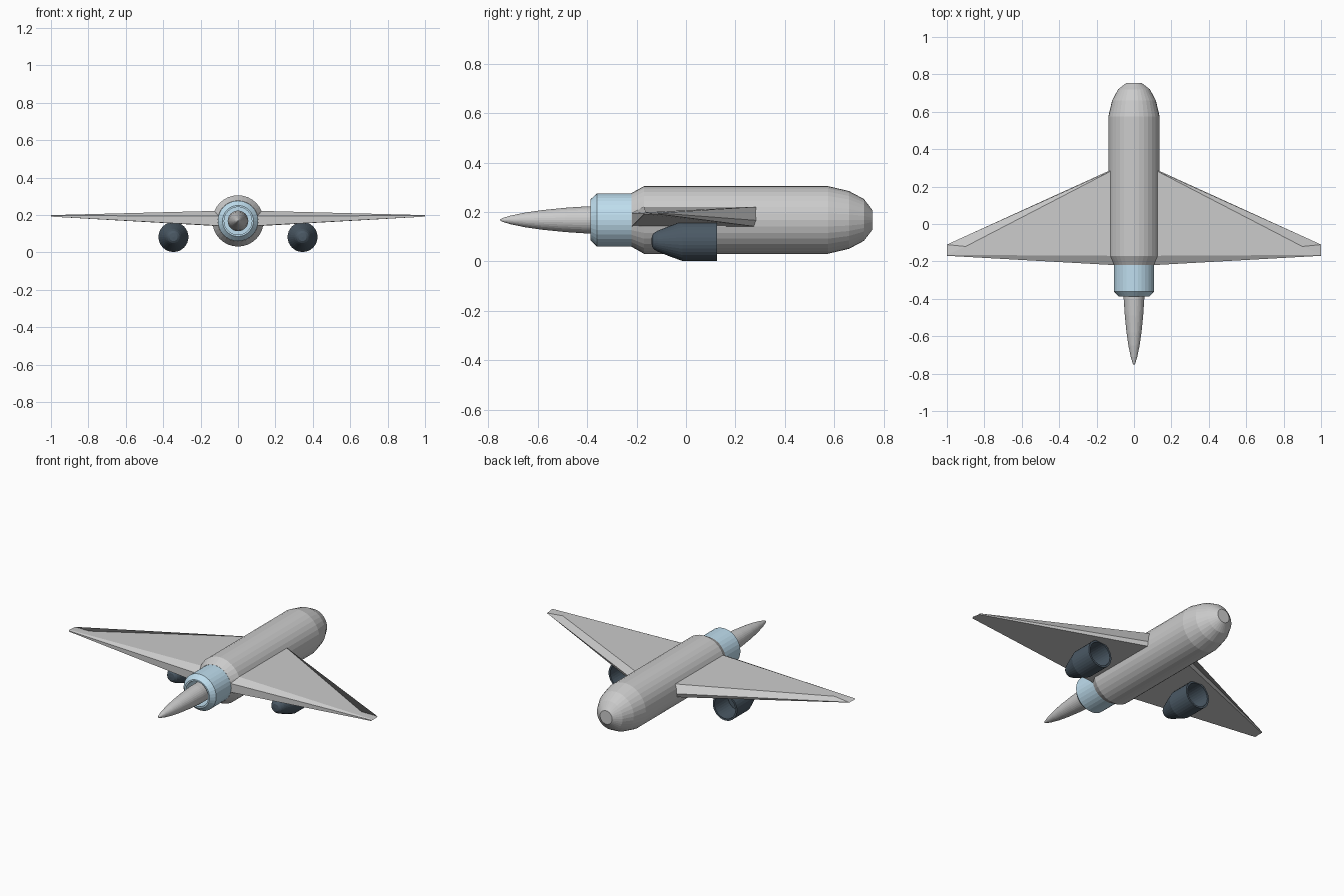
import bpy, bmesh, math

if "Cube" in bpy.data.objects:
    bpy.data.objects.remove(bpy.data.objects["Cube"])

AXIS_Z = 0.168


def material(name, rgb):
    m = bpy.data.materials.new(name)
    m.diffuse_color = (*rgb, 1)
    m.use_nodes = True
    m.node_tree.nodes["Principled BSDF"].inputs["Base Color"].default_value = m.diffuse_color
    return m


BLUE = material("pale_blue", (0.52, 0.73, 0.86))
DARK = material("dark_slate", (0.07, 0.10, 0.13))


def finish(name, bm, mat=None):
    bmesh.ops.remove_doubles(bm, verts=bm.verts, dist=1e-5)
    bmesh.ops.recalc_face_normals(bm, faces=bm.faces)
    mesh = bpy.data.meshes.new(name)
    bm.to_mesh(mesh)
    bm.free()
    if mat:
        mesh.materials.append(mat)
    ob = bpy.data.objects.new(name, mesh)
    bpy.context.collection.objects.link(ob)
    return ob


def lathe(name, profile, x=0, z=AXIS_Z, mat=None, sides=32):
    """Spin (y, radius) points around a lengthwise axis."""
    bm = bmesh.new()
    verts = [bm.verts.new((r, y, 0)) for y, r in profile]
    edges = [bm.edges.new(p) for p in zip(verts, verts[1:])]
    bmesh.ops.spin(bm, geom=verts + edges, cent=(0, 0, 0), axis=(0, 1, 0),
                   angle=math.tau, steps=sides, use_merge=True)
    ob = finish(name, bm, mat)
    ob.location = (x, 0, z)
    return ob


# Fuselage with chamfered front and faceted domed tail
lathe("fuselage", [(-0.22, 0), (-0.22, 0.109), (-0.17, 0.137), (0.575, 0.137),
                   (0.66, 0.117), (0.72, 0.085), (0.755, 0.04), (0.755, 0)])

# Hollow intake ring with bevelled lip
lathe("intake_ring", [(-0.21, 0), (-0.21, 0.108), (-0.36, 0.108), (-0.387, 0.083),
                      (-0.387, 0.074), (-0.25, 0.074), (-0.25, 0)], mat=BLUE)

# Pointed nose spike standing in the intake
lathe("nose_spike", [(-0.755, 0), (-0.745, 0.007), (-0.71, 0.0175), (-0.65, 0.03),
                     (-0.58, 0.04), (-0.49, 0.049), (-0.40, 0.055),
                     (-0.24, 0.055), (-0.24, 0)])

# Wings: a chunky root section lofted to a thin tip, buried in the fuselage
root = [(-0.22, 0.142), (-0.22, 0.195), (-0.17, 0.222),
        (0.295, 0.222), (0.30, 0.165), (0.29, 0.14)]
tip = [(1, -0.17, 0.191), (1, -0.17, 0.196), (1, -0.165, 0.199),
       (0.9, -0.12, 0.201), (1, -0.11, 0.196), (1, -0.115, 0.192)]
for side, s in (("left", -1), ("right", 1)):
    bm = bmesh.new()
    a = [bm.verts.new((s * 0.10, y, z)) for y, z in root]
    b = [bm.verts.new((s * x, y, z)) for x, y, z in tip]
    for i in range(6):
        j = (i + 1) % 6
        bm.faces.new((a[i], a[j], b[j], b[i]))
    bm.faces.new(a)
    bm.faces.new(b)
    finish(side + "_wing", bm)

    # Engine pod under the wing: rounded nose, open hollow rear
    lathe(side + "_engine",
          [(-0.14, 0), (-0.138, 0.022), (-0.13, 0.033), (-0.115, 0.042),
           (-0.065, 0.062), (-0.015, 0.08), (0.125, 0.08), (0.125, 0.069),
           (0.0, 0.069), (0.0, 0)], x=s * 0.345, z=0.082, mat=DARK)
